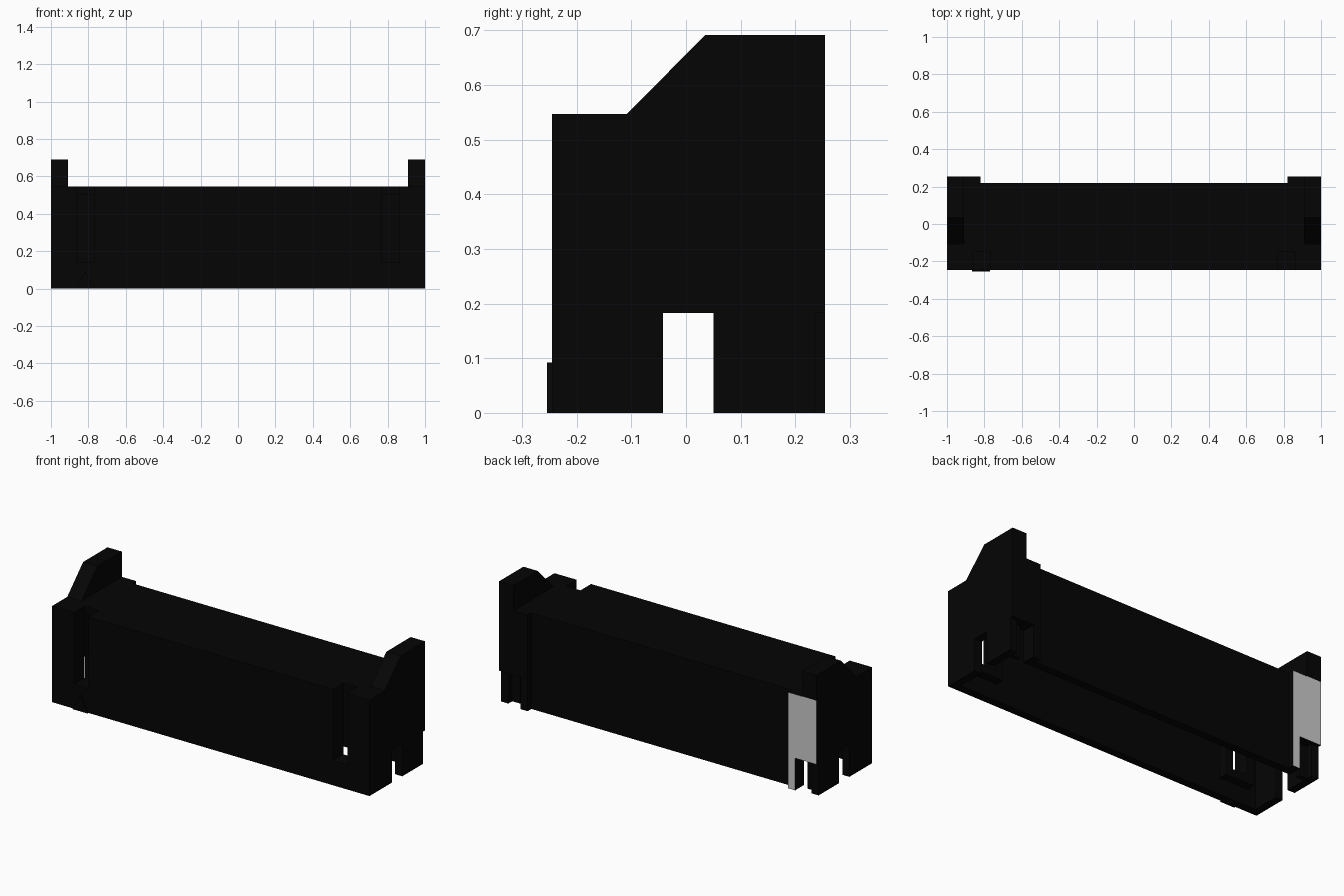
import bpy, bmesh
from mathutils import Vector

if "Cube" in bpy.data.objects:
    bpy.data.objects.remove(bpy.data.objects["Cube"])


def material(name, value):
    m = bpy.data.materials.new(name)
    m.diffuse_color = (value, value, value, 1)
    m.use_nodes = True
    m.node_tree.nodes["Principled BSDF"].inputs["Base Color"].default_value = m.diffuse_color
    return m


black = material("black_plastic", 0.0015)
grey = material("grey_plastic", 0.6)


def prism(name, points, offset):
    """Extrude a planar outline of 3D points along an offset."""
    bm = bmesh.new()
    face = bm.faces.new([bm.verts.new(p) for p in points])
    ext = bmesh.ops.extrude_face_region(bm, geom=[face])
    verts = [g for g in ext["geom"] if isinstance(g, bmesh.types.BMVert)]
    bmesh.ops.translate(bm, verts=verts, vec=Vector(offset))
    bmesh.ops.recalc_face_normals(bm, faces=bm.faces)
    me = bpy.data.meshes.new(name)
    bm.to_mesh(me)
    bm.free()
    me.materials.append(black)
    ob = bpy.data.objects.new(name, me)
    bpy.context.collection.objects.link(ob)
    return ob


def cut(target, x0, x1, y0, y1, z0, z1):
    """Subtract a box from the target."""
    x0, x1 = min(x0, x1), max(x0, x1)
    box = prism("cutter", [(x0, y0, z0), (x1, y0, z0), (x1, y1, z0), (x0, y1, z0)],
                (0, 0, z1 - z0))
    box.hide_render = True
    mod = target.modifiers.new("cut", 'BOOLEAN')
    mod.operation = 'DIFFERENCE'
    mod.solver = 'EXACT'
    mod.object = box
    bpy.context.view_layer.objects.active = target
    bpy.ops.object.modifier_apply(modifier=mod.name)
    bpy.data.objects.remove(box)


# Housing: footprint with two raised pads at the back corners
right = [(1, -0.245), (1, 0.254), (0.82, 0.254), (0.82, 0.22)]
outline = right + [(-x, y) for x, y in reversed(right)]
housing = prism("housing", [(x, y, 0) for x, y in outline], (0, 0, 0.547))

# Thin-walled hollow underside, leaving a channel block behind each front slot
cut(housing, -0.955, 0.955, -0.151, 0.175, -0.2, 0.5)
cut(housing, -0.955, 0.955, -0.2, -0.1, -0.25, 0.095)
cut(housing, -0.725, 0.725, -0.2, -0.1, -0.3, 0.5)

# Notch through both end walls
cut(housing, -1.2, 1.2, -0.042, 0.05, -0.35, 0.183)

for s in (-1, 1):
    cut(housing, s * 0.905, s * 0.955, -0.2, -0.1, -0.22, 0.5)
    # Front latch slot, open at the top
    cut(housing, s * 0.77, s * 0.86, -0.4, -0.15, 0.14, 0.8)
    # Undercut of the back pad, the groove beside it and the thin leg
    cut(housing, s * 0.865, s * 1.2, 0.235, 0.4, -0.25, 0.183)
    cut(housing, s * 0.865, s * 0.905, 0.16, 0.4, -0.35, 0.183)
    cut(housing, s * 0.9, s * 0.955, 0.2, 0.4, -0.4, 0.183)

# Grey back face on the left pad
housing.data.materials.append(grey)
for p in housing.data.polygons:
    if p.normal.y > 0.9 and p.center.y > 0.25 and p.center.x < 0:
        p.material_index = 1

# Sloped ears standing on each end
ear = [(-0.108, 0.547), (0.254, 0.547), (0.254, 0.691), (0.035, 0.691)]
for name, s in (("left_ear", -1), ("right_ear", 1)):
    prism(name, [(s, y, z) for y, z in ear], (-s * 0.09, 0, 0))

# Triangular first-pin marker on the front
prism("pin_marker", [(-0.865, -0.245, 0), (-0.77, -0.245, 0), (-0.8175, -0.245, 0.092)],
      (0, -0.009, 0))
